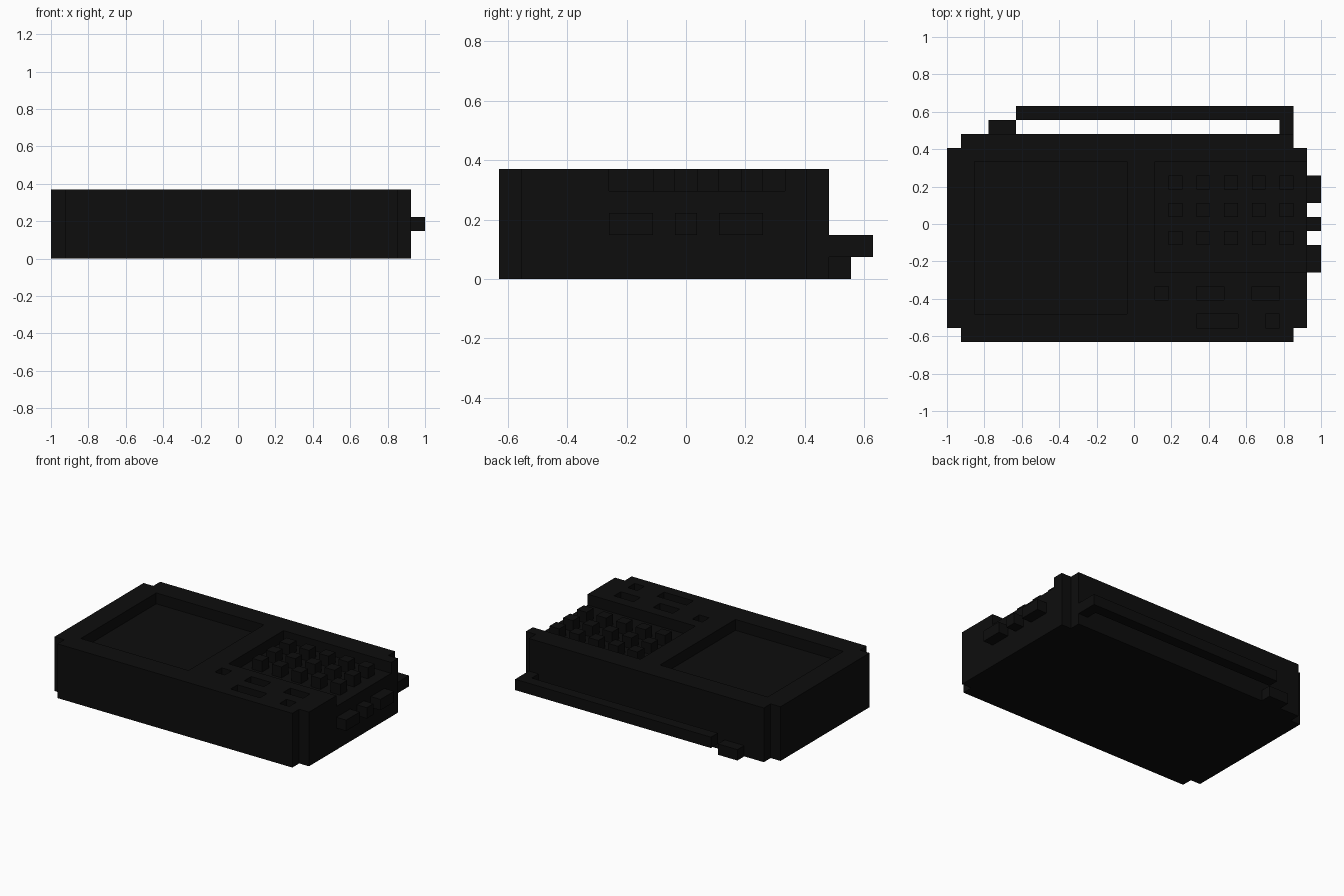
import bpy, bmesh

if "Cube" in bpy.data.objects:
    bpy.data.objects.remove(bpy.data.objects["Cube"])

V = 2 / 27                      # one block of the 27 x 17 x 5 grid

# single flat colour
black = bpy.data.materials.new("near_black")
black.diffuse_color = (0.004, 0.004, 0.004, 1)
black.use_nodes = True
black.node_tree.nodes["Principled BSDF"].inputs["Base Color"].default_value = black.diffuse_color


def pt(i, j, k):
    return (-1 + i * V, (j - 8.5) * V, k * V)


def prism(bm, outline, k0, k1):
    """Extrude a grid outline upwards from level k0 to k1."""
    f = bm.faces.new([bm.verts.new(pt(i, j, k0)) for i, j in outline])
    f.normal_update()
    ext = bmesh.ops.extrude_face_region(bm, geom=[f], use_keep_orig=True)
    top = [g for g in ext["geom"] if isinstance(g, bmesh.types.BMVert)]
    bmesh.ops.translate(bm, verts=top, vec=(0, 0, (k1 - k0) * V))


def rect(i0, i1, j0, j1):
    return [(i0, j0), (i1, j0), (i1, j1), (i0, j1)]


def make(name, pieces):
    """One object from a list of (outline, k0, k1) prisms."""
    bm = bmesh.new()
    for outline, k0, k1 in pieces:
        prism(bm, outline, k0, k1)
    bmesh.ops.recalc_face_normals(bm, faces=bm.faces)
    me = bpy.data.meshes.new(name)
    bm.to_mesh(me)
    bm.free()
    me.materials.append(black)
    ob = bpy.data.objects.new(name, me)
    bpy.context.collection.objects.link(ob)
    return ob


# case with stepped corners
case = make("case", [([(1, 0), (25, 0), (25, 1), (26, 1), (26, 14), (25, 14),
                       (25, 15), (1, 15), (1, 14), (0, 14), (0, 1), (1, 1)], 0, 5)])

# recesses: screen, keypad tray open to the right, small slots
recesses = [(2, 13, 2, 13), (15, 27, 5, 13),
            (15, 16, 3, 4), (18, 20, 3, 4), (22, 24, 3, 4),
            (18, 21, 1, 2), (23, 24, 1, 2)]
cutter = make("recess_cutter", [(rect(*r), 4, 6) for r in recesses])
cutter.hide_render = True
mod = case.modifiers.new("recesses", "BOOLEAN")
mod.operation = "DIFFERENCE"
mod.solver = "EXACT"
mod.object = cutter
bpy.context.view_layer.objects.active = case
bpy.ops.object.modifier_apply(modifier=mod.name)
bpy.data.objects.remove(cutter)

# keypad: five columns by three rows
make("keypad_keys", [(rect(i, i + 1, j, j + 1), 4, 5)
                     for i in range(16, 25, 2) for j in (7, 9, 11)])

# buttons on the right side
make("side_buttons", [(rect(26, 27, a, b), 2, 3) for a, b in ((5, 7), (8, 9), (10, 12))])

# folded antenna with its hinge arm, and the rest block behind the case
make("antenna", [([(24, 15), (25, 15), (25, 17), (5, 17), (5, 16), (24, 16)], 1, 2)])
make("antenna_rest", [(rect(3, 5, 15, 16), 0, 1)])
